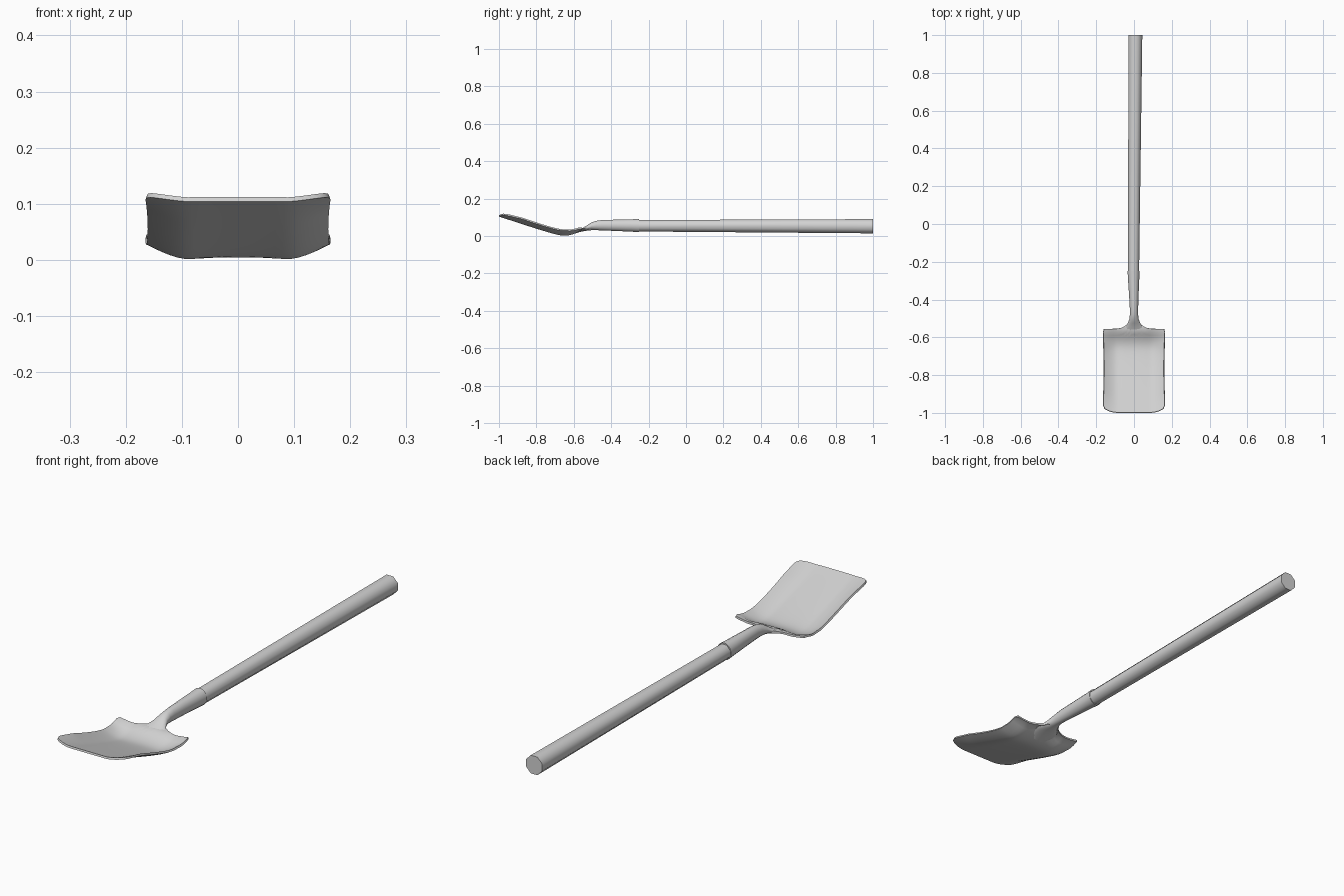
import bpy, bmesh, math

if "Cube" in bpy.data.objects:
    bpy.data.objects.remove(bpy.data.objects["Cube"])

steel = bpy.data.materials.new("plain_grey")
steel.diffuse_color = (0.65, 0.65, 0.65, 1)
steel.use_nodes = True
steel.node_tree.nodes["Principled BSDF"].inputs["Base Color"].default_value = steel.diffuse_color


def finish(name, bm, angle, thickness=0):
    bmesh.ops.recalc_face_normals(bm, faces=bm.faces)
    mesh = bpy.data.meshes.new(name)
    bm.to_mesh(mesh)
    bm.free()
    mesh.materials.append(steel)
    ob = bpy.data.objects.new(name, mesh)
    bpy.context.collection.objects.link(ob)
    bpy.ops.object.select_all(action='DESELECT')
    ob.select_set(True)
    bpy.context.view_layer.objects.active = ob
    if thickness:
        mod = ob.modifiers.new("thickness", 'SOLIDIFY')
        mod.thickness = thickness
        mod.offset = 0
        bpy.ops.object.modifier_apply(modifier=mod.name)
    bpy.ops.object.shade_smooth_by_angle(angle=math.radians(angle))
    return ob


def loft(name, sections, sides, angle):
    """Sections are (y, centre x, half width, bottom z, top z)."""
    bm = bmesh.new()
    rings = []
    for y, cx, w, z0, z1 in sections:
        k = 1 / math.cos(math.pi / sides)
        ring = []
        for i in range(sides):
            a = 2 * math.pi * (i + 0.5) / sides
            ring.append(bm.verts.new((cx + k * w * math.cos(a), y,
                                      (z0 + z1) / 2 + k * (z1 - z0) / 2 * math.sin(a))))
        rings.append(ring)
    for a, b in zip(rings, rings[1:]):
        for i in range(sides):
            j = (i + 1) % sides
            bm.faces.new((a[i], a[j], b[j], b[i]))
    bm.faces.new(rings[0])
    bm.faces.new(rings[-1])
    return finish(name, bm, angle)


# Tapered eight-sided shaft
loft("handle", [(-0.30, -0.002, 0.028, 0.026, 0.083),
                (-0.25, -0.002, 0.029, 0.024, 0.085),
                (1.0, 0.007, 0.037, 0.014, 0.090)], 8, 50)

# Socket that narrows, bends down and flares into the blade
loft("socket", [(-0.25, -0.002, 0.032, 0.020, 0.091),
                (-0.29, -0.002, 0.030, 0.023, 0.089),
                (-0.38, -0.001, 0.025, 0.027, 0.087),
                (-0.45, 0, 0.022, 0.030, 0.085),
                (-0.48, 0, 0.022, 0.031, 0.081),
                (-0.505, 0, 0.025, 0.031, 0.073),
                (-0.525, 0, 0.033, 0.029, 0.060),
                (-0.545, 0, 0.046, 0.026, 0.047),
                (-0.565, 0, 0.052, 0.022, 0.038),
                (-0.59, 0, 0.045, 0.014, 0.026),
                (-0.615, 0, 0.025, 0.007, 0.013)], 16, 45)

# Dished blade with raised sides and rounded corners
HALF, T = 0.165, 0.008
NX, NY = 24, 26


def blade_point(u, t):
    # u runs across from -1 to 1, t runs from the front edge to the back edge
    waist = 0.006 * math.sin(math.pi * t)
    corner = 0.010 * max(0, 1 - t / 0.07) ** 2 + 0.006 * max(0, (t - 0.95) / 0.05) ** 2
    x = u * (HALF - waist - corner)
    front = -1 + 0.022 * abs(u) ** 5
    back = -0.557 + 0.045 * math.exp(-(x / 0.042) ** 2) + 0.006 * math.exp(-(x / 0.1) ** 2)
    y = front + (back - front) * t
    s = -0.65 - y
    if s > 0:
        z = 0.34 * s * s / (s + 0.05)
    else:
        z = min(4 * s * s, 0.028)
    edge = max(0, (abs(x) - 0.085) / 0.08) ** 1.6
    lift = 0.030 - 0.012 * max(0, 1 - t / 0.25) - 0.020 * max(0, (t - 0.8) / 0.2)
    crown = 0.006 * max(0, 1 - (x / 0.1) ** 2) * t
    return x, y, z + edge * lift + crown + T / 2


bm = bmesh.new()
grid = [[bm.verts.new(blade_point(2 * i / NX - 1, j / NY)) for i in range(NX + 1)]
        for j in range(NY + 1)]
for j in range(NY):
    for i in range(NX):
        bm.faces.new((grid[j][i], grid[j][i + 1], grid[j + 1][i + 1], grid[j + 1][i]))
finish("blade", bm, 45, T)
